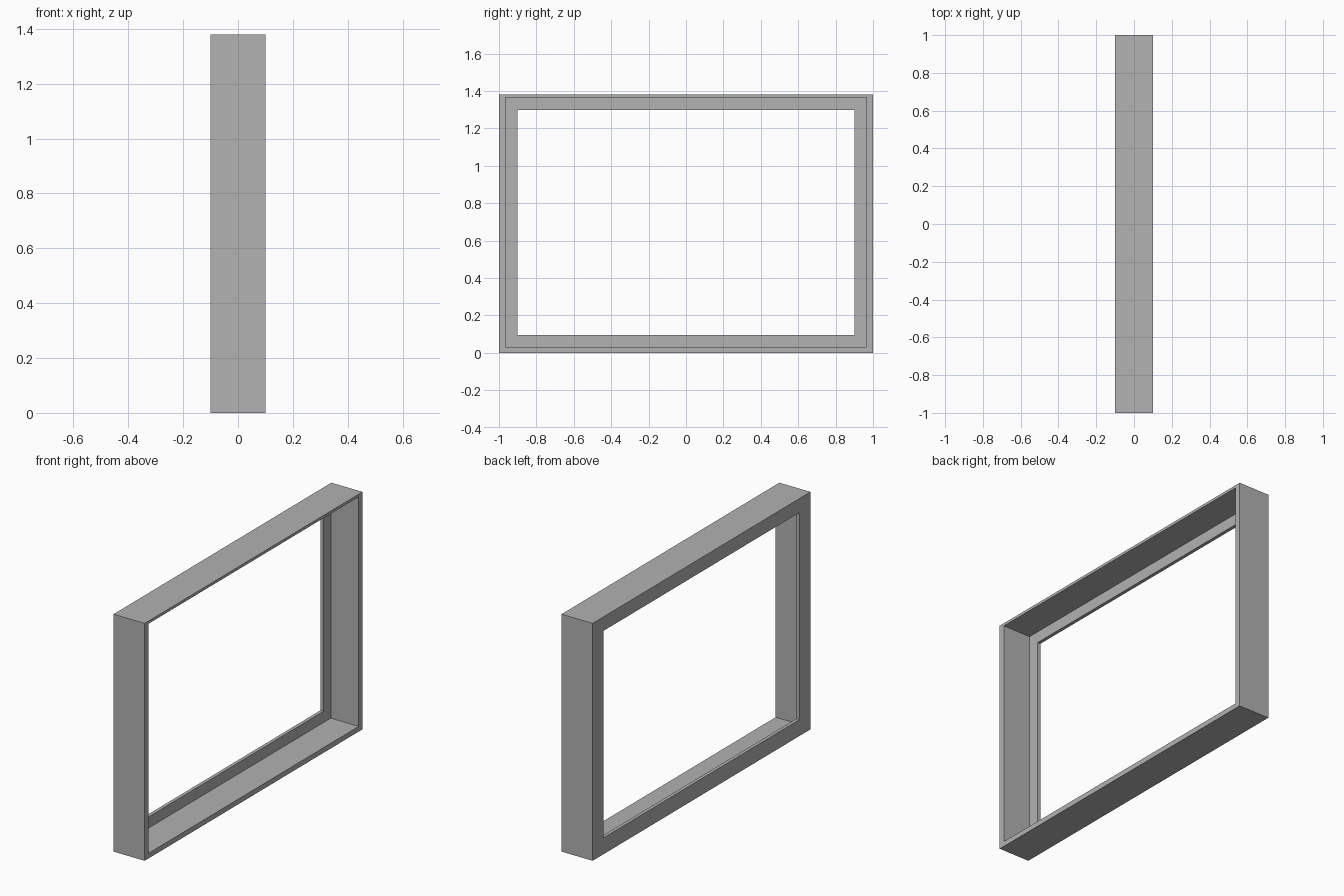
import bpy
import bmesh

cube = bpy.data.objects.get("Cube")
if cube:
    bpy.data.objects.remove(cube, do_unlink=True)

# Plain grey used on the whole frame
grey = bpy.data.materials.new("mid_grey")
grey.use_nodes = True
colour = (0.445, 0.445, 0.445, 1)
grey.diffuse_color = colour
grey.node_tree.nodes["Principled BSDF"].inputs["Base Color"].default_value = colour

# Rectangles in the y-z plane: half width, bottom, top
OUTER = (1.0, 0.0, 1.38)
RECESS = (0.966, 0.03, 1.364)
OPENING = (0.9, 0.095, 1.298)

FRONT, LEDGE, BACK = 0.1, -0.08, -0.1


def add_loop(bm, rect, x):
    """Four corner vertices of a rectangle at depth x."""
    half, low, high = rect
    corners = ((-half, low), (half, low), (half, high), (-half, high))
    return [bm.verts.new((x, y, z)) for y, z in corners]


# Frame section: outer wall, rim, recess wall, ledge, opening edge, back face
section = [(OUTER, FRONT), (RECESS, FRONT), (RECESS, LEDGE),
           (OPENING, LEDGE), (OPENING, BACK), (OUTER, BACK)]

bm = bmesh.new()
loops = [add_loop(bm, rect, x) for rect, x in section]
for i, a in enumerate(loops):
    b = loops[(i + 1) % len(loops)]
    for j in range(4):
        k = (j + 1) % 4
        bm.faces.new((a[j], a[k], b[k], b[j]))
bmesh.ops.recalc_face_normals(bm, faces=bm.faces)

mesh = bpy.data.meshes.new("window_frame")
bm.to_mesh(mesh)
bm.free()
mesh.materials.append(grey)
frame = bpy.data.objects.new("window_frame", mesh)
bpy.context.collection.objects.link(frame)
